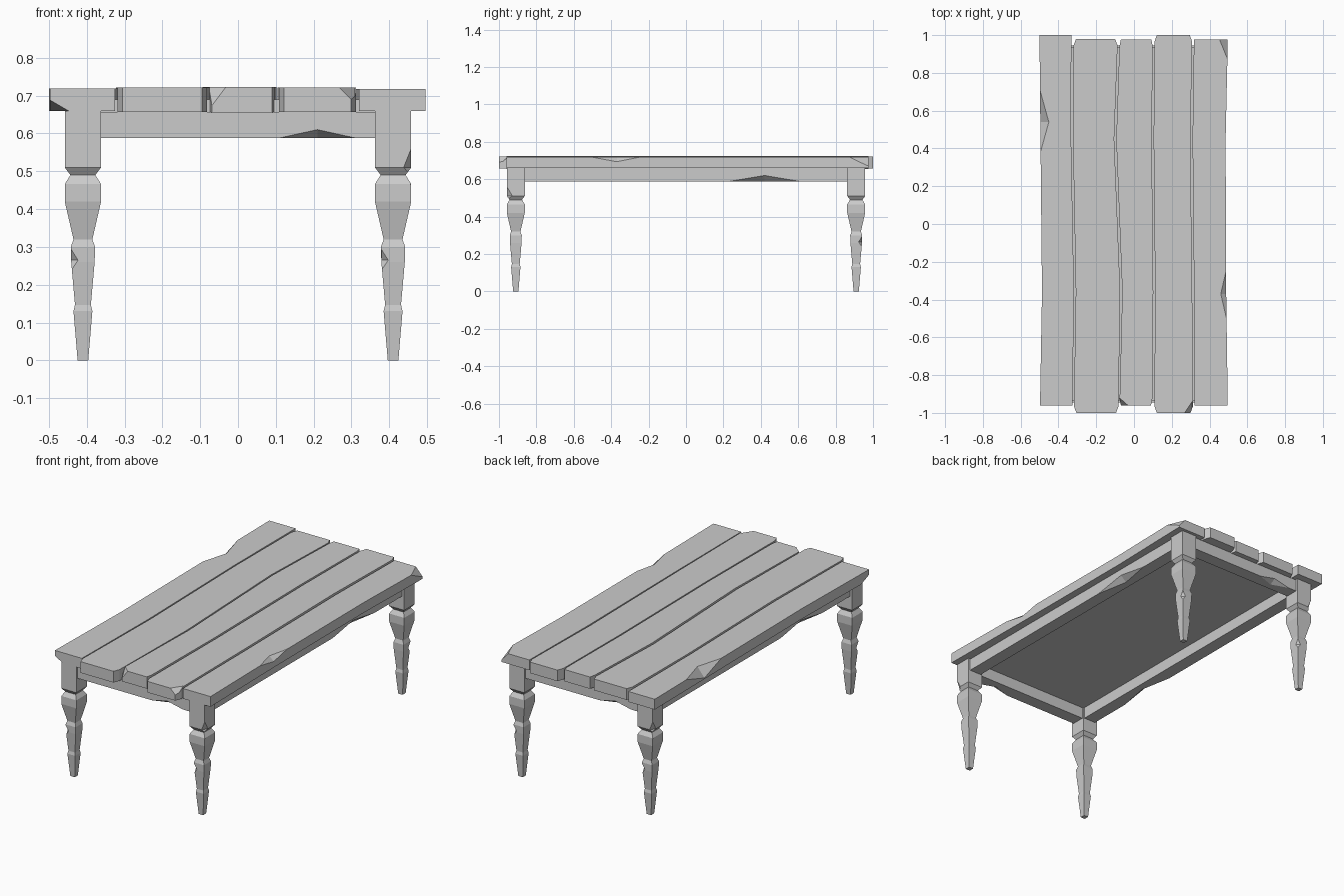
import bpy, bmesh
from mathutils import Vector
from math import pi

if "Cube" in bpy.data.objects:
    bpy.data.objects.remove(bpy.data.objects["Cube"])


def make(name, bm):
    bmesh.ops.recalc_face_normals(bm, faces=bm.faces)
    me = bpy.data.meshes.new(name)
    bm.to_mesh(me)
    bm.free()
    ob = bpy.data.objects.new(name, me)
    bpy.context.collection.objects.link(ob)
    return ob


def box(name, lo, hi):
    bm = bmesh.new()
    lo, hi = Vector(lo), Vector(hi)
    bmesh.ops.create_cube(bm, size=1)
    for v in bm.verts:
        v.co = (lo + hi) / 2 + Vector(a * b for a, b in zip(v.co, hi - lo))
    return make(name, bm)


def chip(ob, at, r):
    """Knock a faceted notch out of an edge with an octahedral cutter."""
    bm = bmesh.new()
    for i in range(3):
        for s in (-1, 1):
            p = Vector(at)
            p[i] += s * r[i]
            bm.verts.new(p)
    bmesh.ops.convex_hull(bm, input=bm.verts)
    cutter = make("chip_cutter", bm)
    cutter.hide_render = True
    m = ob.modifiers.new("chip", 'BOOLEAN')
    m.operation, m.object, m.solver = 'DIFFERENCE', cutter, 'EXACT'
    bpy.context.view_layer.objects.active = ob
    bpy.ops.object.modifier_apply(modifier=m.name)
    bpy.data.objects.remove(cutter)


def plank(name, left, right, y0, y1, z0, z1, c=0.013):
    """Wavy-edged board; left/right give x at evenly spaced y stations."""
    ys = [y0 + 0.035, -0.36, 0.45, y1 - 0.035]
    outline = [(left[0] + c, y0), (right[0] - c, y0)]
    outline += list(zip(right, ys))
    outline += [(right[-1] - c, y1), (left[-1] + c, y1)]
    outline += list(zip(left, ys))[::-1]
    bm = bmesh.new()
    f = bm.faces.new([bm.verts.new((x, y, z0)) for x, y in outline])
    g = bmesh.ops.extrude_face_region(bm, geom=[f])["geom"]
    bmesh.ops.translate(bm, vec=(0, 0, z1 - z0),
                        verts=[v for v in g if isinstance(v, bmesh.types.BMVert)])
    return make(name, bm)


# Tabletop boards
p1 = plank("board_1", (-.497, -.487, -.495, -.5), (-.325, -.318, -.333, -.332), -.96, 1, .659, .719, 0)
p2 = plank("board_2", (-.318, -.308, -.323, -.32), (-.082, -.073, -.105, -.087), -1, .98, .656, .721)
p3 = plank("board_3", (-.076, -.062, -.094, -.077), (.097, .102, .094, .099), -.96, .976, .655, .723, .007)
p4 = plank("board_4", (.108, .112, .104, .108), (.312, .308, .298, .308), -1, 1, .657, .721)
p5 = plank("board_5", (.32, .318, .31, .317), (.496, .488, .485, .496), -.96, .976, .659, .718, 0)
chip(p1, (-.5, .54, .72), (.05, .18, .06))
chip(p1, (-.5, -.96, .655), (.06, .09, .035))
chip(p3, (-.077, -.96, .723), (.045, .04, .06))
chip(p4, (.308, -1, .721), (.04, .06, .04))
chip(p5, (.492, -.37, .72), (.035, .15, .03))
chip(p5, (.497, .976, .719), (.045, .11, .05))

# Thin panel closing the grooves and the underside
box("underside_panel", (-.44, -.935, .654), (.44, .935, .69))

# Aprons, each with a chip on the lower outer edge
for s in (-1, 1):
    end = box("end_apron", (-.37, min(s * .87, s * .945), .588), (.37, max(s * .87, s * .945), .657))
    chip(end, (-s * .21, s * .945, .588), (.1, .035, .022))
    side = box("side_apron", (min(s * .37, s * .445), -.87, .588), (max(s * .37, s * .445), .87, .657))
    chip(side, (s * .445, s * .42, .588), (.035, .19, .032))

# Square turned legs: (height, half width)
PROFILE = [(0, .014), (.13, .025), (.147, .021), (.26, .031), (.3, .032), (.32, .025),
           (.42, .048), (.466, .048), (.49, .033), (.51, .048), (.659, .048)]


def leg(name, x, y):
    bm = bmesh.new()
    rings = [[bm.verts.new((a * r, b * r, z)) for a, b in ((-1, -1), (1, -1), (1, 1), (-1, 1))]
             for z, r in PROFILE]
    for lo, hi in zip(rings, rings[1:]):
        for i in range(4):
            j = (i + 1) % 4
            bm.faces.new((lo[i], lo[j], hi[j], hi[i]))
    bm.faces.new(rings[0])
    bm.faces.new(rings[-1])
    ob = make(name, bm)
    chip(ob, (-.031, -.031, .265), (.018, .018, .03))
    if x * y < 0:
        chip(ob, (.048, -.048, .51), (.02, .03, .05))
    ob.location = (x, y, 0)
    if y > 0:
        ob.rotation_euler.z = pi


for x, sx in ((-.41, "left"), (.41, "right")):
    for y, sy in ((-.91, "front"), (.91, "back")):
        leg(f"{sy}_{sx}_leg", x, y)
